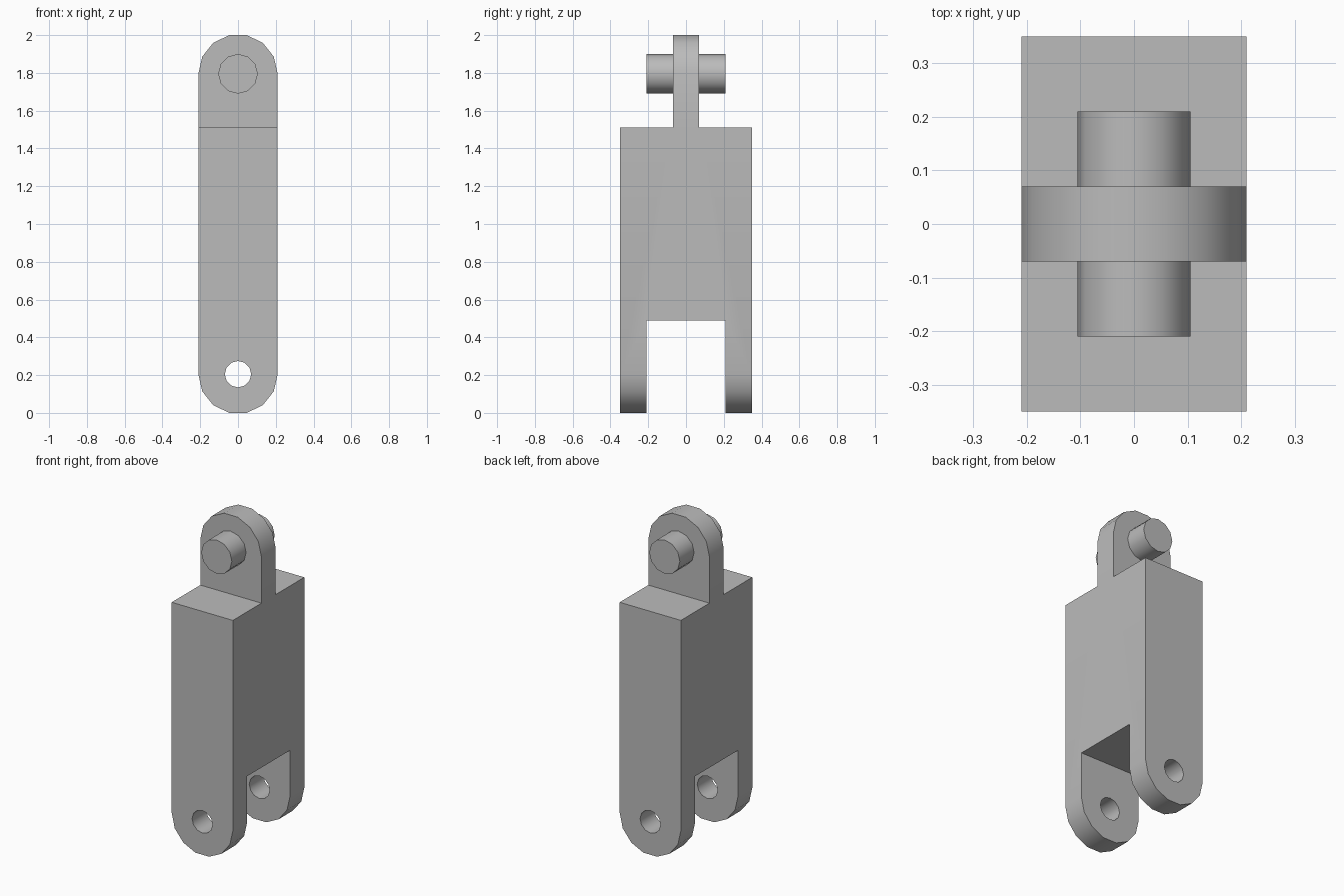
import bpy
import bmesh
from math import sin, cos, pi
from mathutils import Matrix

HALF_W, HALF_D = 0.21, 0.35        # half width and half depth of the body
TONGUE, FORK = 0.07, 0.21          # half thickness of tongue, half gap of fork
LOW, HIGH = 0.205, 1.795           # heights of the hole and pin axes
SLOT_TOP, SHOULDER = 0.49, 1.51

cube = bpy.data.objects.get("Cube")
if cube:
    bpy.data.objects.remove(cube, do_unlink=True)

grey = bpy.data.materials.new("plain grey")
grey.use_nodes = True
grey.diffuse_color = (0.5, 0.5, 0.5, 1)
grey.node_tree.nodes["Principled BSDF"].inputs["Base Color"].default_value = grey.diffuse_color


def add_object(name, bm):
    bmesh.ops.recalc_face_normals(bm, faces=bm.faces)
    mesh = bpy.data.meshes.new(name)
    bm.to_mesh(mesh)
    bm.free()
    mesh.materials.append(grey)
    obj = bpy.data.objects.new(name, mesh)
    bpy.context.collection.objects.link(obj)
    return obj


def extrude_outline(name, outline, half_depth):
    """Extrude an x-z outline along y, centred on y = 0."""
    bm = bmesh.new()
    face = bm.faces.new([bm.verts.new((x, -half_depth, z)) for x, z in outline])
    new = bmesh.ops.extrude_face_region(bm, geom=[face])["geom"]
    verts = [v for v in new if isinstance(v, bmesh.types.BMVert)]
    bmesh.ops.translate(bm, verts=verts, vec=(0, 2 * half_depth, 0))
    return add_object(name, bm)


def arc(radius, z, start, sweep, steps, count):
    angles = [start + sweep * i / steps for i in range(count)]
    return [(radius * cos(a), z + radius * sin(a)) for a in angles]


def block(name, y0, y1, z0, z1):
    bm = bmesh.new()
    place = Matrix.Translation((0, (y0 + y1) / 2, (z0 + z1) / 2))
    bmesh.ops.create_cube(bm, size=1, matrix=place @ Matrix.Diagonal((1, y1 - y0, z1 - z0, 1)))
    return add_object(name, bm)


# Round-ended bar
body = extrude_outline(
    "link_body",
    arc(HALF_W, HIGH, 0, pi, 7, 8) + arc(HALF_W, LOW, pi, pi, 7, 8),
    HALF_D,
)

# Fork slot, shoulders beside the tongue, fork holes, and the cross pin
tools = [
    (block("fork_slot", -FORK, FORK, -1, SLOT_TOP), "DIFFERENCE"),
    (block("front_shoulder", -1, -TONGUE, SHOULDER, 3), "DIFFERENCE"),
    (block("back_shoulder", TONGUE, 1, SHOULDER, 3), "DIFFERENCE"),
    (extrude_outline("fork_hole", arc(0.07, LOW, 0, 2 * pi, 12, 12), 1), "DIFFERENCE"),
    (extrude_outline("cross_pin", arc(0.105, HIGH, 0, 2 * pi, 12, 12), FORK), "UNION"),
]
for tool, operation in tools:
    tool.hide_render = True
    mod = body.modifiers.new(tool.name, "BOOLEAN")
    mod.operation = operation
    mod.solver = "EXACT"
    mod.object = tool

# Bake the shaped body and drop the helpers
bpy.context.view_layer.update()
shaped = bpy.data.meshes.new_from_object(body.evaluated_get(bpy.context.evaluated_depsgraph_get()))
body.modifiers.clear()
body.data = shaped
body.data.name = "link_body"
for tool, _ in tools:
    bpy.data.objects.remove(tool, do_unlink=True)

# Smooth round surfaces with crisp edges
bpy.ops.object.select_all(action="DESELECT")
body.select_set(True)
bpy.context.view_layer.objects.active = body
bpy.ops.object.shade_smooth_by_angle(angle=0.6)
